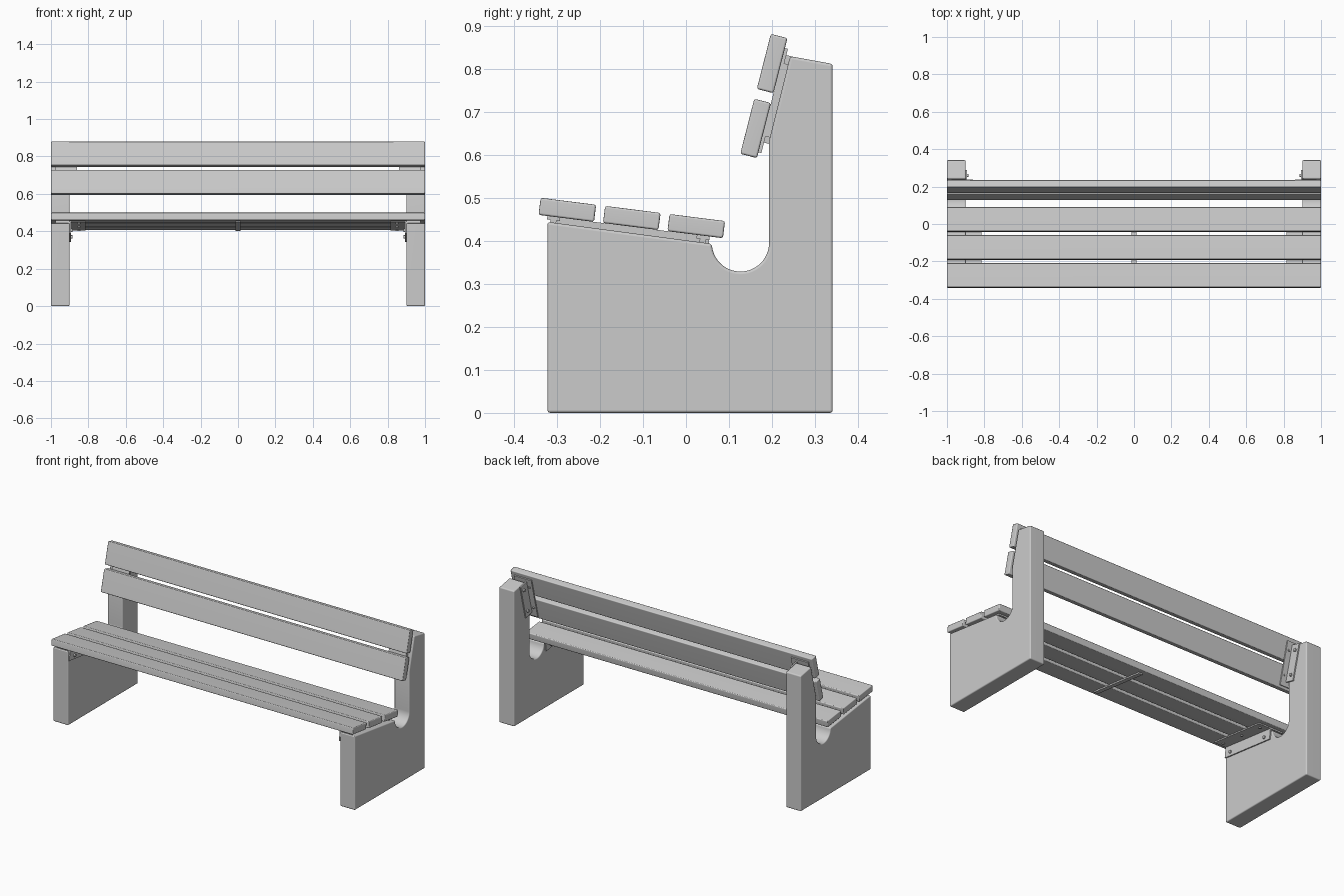
import bpy, bmesh, math
from mathutils import Matrix, Vector

if "Cube" in bpy.data.objects:
    bpy.data.objects.remove(bpy.data.objects["Cube"])


def finish(name, bm, bevel=0.0, segments=2):
    bmesh.ops.recalc_face_normals(bm, faces=bm.faces)
    if bevel:
        edges = [e for e in bm.edges if e.calc_face_angle(0) > math.radians(30)]
        bmesh.ops.bevel(bm, geom=edges, offset=bevel, segments=segments,
                        profile=0.5, affect='EDGES', clamp_overlap=True)
    mesh = bpy.data.meshes.new(name)
    bm.to_mesh(mesh)
    bm.free()
    ob = bpy.data.objects.new(name, mesh)
    bpy.context.collection.objects.link(ob)
    bpy.ops.object.select_all(action='DESELECT')
    ob.select_set(True)
    bpy.context.view_layer.objects.active = ob
    bpy.ops.object.shade_smooth_by_angle(angle=math.radians(50))
    mod = ob.modifiers.new("weighted_normals", 'WEIGHTED_NORMAL')
    mod.keep_sharp = True
    return ob


def box(name, frame, lo, hi, bevel=0.0):
    lo, hi = Vector(lo), Vector(hi)
    bm = bmesh.new()
    bmesh.ops.create_cube(bm, size=1, matrix=frame @ Matrix.Translation((lo + hi) / 2)
                          @ Matrix.Diagonal((*(hi - lo), 1)))
    return finish(name, bm, bevel)


def bolt(name, frame, centre, radius, depth, axis='X'):
    turn = Matrix.Rotation(math.pi / 2, 4, 'Y' if axis == 'X' else 'X')
    if axis == 'Z':
        turn = Matrix.Identity(4)
    bm = bmesh.new()
    bmesh.ops.create_cone(bm, cap_ends=True, segments=12, radius1=radius, radius2=radius,
                          depth=depth, matrix=frame @ Matrix.Translation(centre) @ turn)
    return finish(name, bm)


# Tilted working frames for the seat and the backrest
seat = Matrix.Translation((0, -0.126, 0.453)) @ Matrix.Rotation(math.radians(-7.2), 4, 'X')
back = Matrix.Translation((0, 0.181, 0.7365)) @ Matrix.Rotation(math.radians(-14.3), 4, 'X')

# Side panel outline (y, z) with the round notch behind the seat
outline = [(-0.322, 0.002), (-0.322, 0.444), (0.06, 0.393)]
for i in range(1, 25):
    a = math.pi * (1 + i / 24)
    outline.append((0.1265 + 0.0665 * math.cos(a), 0.395 + 0.0665 * math.sin(a)))
outline += [(0.193, 0.632), (0.242, 0.829), (0.341, 0.811), (0.341, 0.002)]
outline = [(y, 0 if z == 0.002 else z) for y, z in outline]

for side, s in (("left", -1), ("right", 1)):
    def span(a, b):
        return min(s * a, s * b), max(s * a, s * b)

    # Concrete side panel
    bm = bmesh.new()
    x0, x1 = span(0.9, 1.0)
    face = bm.faces.new([bm.verts.new((x0, y, z)) for y, z in outline])
    ext = bmesh.ops.extrude_face_region(bm, geom=[face])
    bmesh.ops.translate(bm, vec=(x1 - x0, 0, 0),
                        verts=[v for v in ext["geom"] if isinstance(v, bmesh.types.BMVert)])
    finish(side + "_side_panel", bm, 0.009, 3)

    # Seat bracket: flange under the slats, web on the panel, end spacers
    f0, f1 = span(0.815, 0.9)
    w0, w1 = span(0.893, 0.9)
    box(side + "_seat_bracket_flange", seat, (f0, -0.185, -0.027), (f1, 0.185, -0.02))
    box(side + "_seat_bracket_web", seat, (w0, -0.185, -0.088), (w1, 0.185, -0.02))
    p0, p1 = span(0.9, 0.975)
    for y in (-0.18, 0.17):
        box(side + "_seat_pad", seat, (p0, y - 0.015, -0.028), (p1, y + 0.015, -0.02))
        box(side + "_seat_spacer", seat, (p0, y - 0.007, -0.04), (p1, y + 0.007, -0.026))
    for y in (-0.14, 0.14):
        bolt(side + "_seat_web_bolt", seat, (s * 0.89, y, -0.066), 0.009, 0.01)
    for y in (-0.151, 0, 0.151):
        bolt(side + "_seat_slat_bolt", seat, (s * 0.85, y, -0.029), 0.007, 0.008, 'Z')

    # Backrest bracket: flange behind the slats, web on the panel
    f0, f1 = span(0.86, 0.9)
    box(side + "_back_bracket_flange", back, (f0, 0.02, -0.13), (f1, 0.027, 0.12))
    box(side + "_back_bracket_web", back, (w0, 0.02, -0.105), (w1, 0.085, 0.105))
    p0, p1 = span(0.9, 0.975)
    box(side + "_back_pad", back, (p0, 0.02, -0.13), (p1, 0.027, 0.12))
    box(side + "_back_spacer", back, (p0, 0.026, -0.09), (p1, 0.04, 0.085))
    for z in (-0.07, 0.07):
        bolt(side + "_back_web_bolt", back, (s * 0.89, 0.063, z), 0.009, 0.01)
        bolt(side + "_back_slat_bolt", back, (s * 0.878, 0.029, z), 0.006, 0.008, 'Y')

# Seat slats
for i in (-1, 0, 1):
    y = i * 0.151
    box(f"seat_slat_{i + 2}", seat, (-1, y - 0.065, -0.02), (1, y + 0.065, 0.02), 0.005)

# Backrest slats
for i, z in enumerate((-0.0778, 0.0778)):
    box(f"back_slat_{i + 1}", back, (-1, -0.02, z - 0.066), (1, 0.02, z + 0.066), 0.005)

# Centre strap tying the seat slats together
box("seat_centre_strap", seat, (-0.013, -0.185, -0.028), (0.013, 0.185, -0.02))
